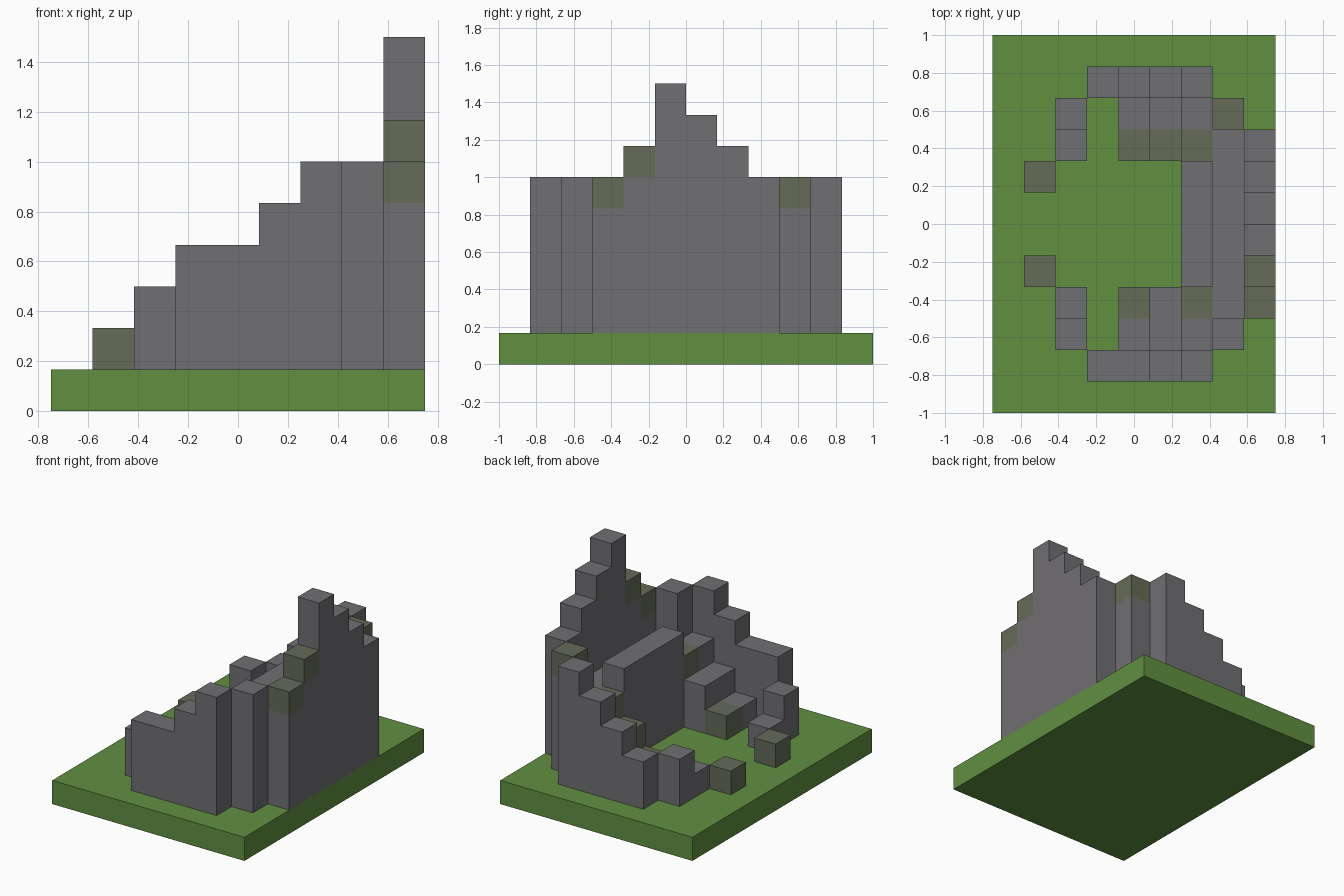
import bpy, bmesh
from mathutils import Vector

if "Cube" in bpy.data.objects:
    bpy.data.objects.remove(bpy.data.objects["Cube"])

U = 1 / 6                      # size of one block
ORIGIN = Vector((-4.5, -6, 0))  # corner of the block grid


def material(name, rgb):
    m = bpy.data.materials.new(name)
    m.use_nodes = True
    m.diffuse_color = (*rgb, 1)
    m.node_tree.nodes["Principled BSDF"].inputs["Base Color"].default_value = (*rgb, 1)
    return m


GRASS = material("grass_green", (0.12, 0.28, 0.053))
STONE = material("stone_grey", (0.163, 0.157, 0.168))
MOSS = material("mossy_stone", (0.13, 0.147, 0.098))

AXES = [Vector(v) for v in ((1, 0, 0), (0, 1, 0), (0, 0, 1))]


def blocks(name, columns, mossy=(), mats=(STONE, MOSS), ground=1):
    """Stack blocks on each column (x, y) up to its top; the top block may be mossy."""
    cells = {(x, y, z) for (x, y), top in columns.items() for z in range(ground, top)}
    bm = bmesh.new()
    for c in sorted(cells):
        centre = Vector(c) + Vector((.5, .5, .5))
        is_moss = c[:2] in mossy and c[2] == columns[c[:2]] - 1
        for k, axis in enumerate(AXES):
            for sign in (-1, 1):
                n = axis * sign
                if tuple(int(v) for v in Vector(c) + n) in cells:
                    continue
                u, v = AXES[(k + 1) % 3] / 2, AXES[(k + 2) % 3] / 2 * sign
                mid = centre + n / 2
                quad = [mid - u - v, mid + u - v, mid + u + v, mid - u + v]
                face = bm.faces.new([bm.verts.new((p + ORIGIN) * U) for p in quad])
                face.material_index = int(is_moss)
    # Join the block faces into large flat ones
    bmesh.ops.remove_doubles(bm, verts=bm.verts, dist=0.001)
    bmesh.ops.dissolve_limit(bm, angle_limit=0.01, verts=bm.verts, edges=bm.edges,
                             delimit={'MATERIAL'})
    mesh = bpy.data.meshes.new(name)
    bm.to_mesh(mesh)
    bm.free()
    for m in mats:
        mesh.materials.append(m)
    obj = bpy.data.objects.new(name, mesh)
    bpy.context.collection.objects.link(obj)
    return obj


# Grass base
blocks("grass_base", {(x, y): 1 for x in range(9) for y in range(12)},
       mats=(GRASS,), ground=0)

# Outer ruined walls, stepping up to the tall end
blocks("front_wall", {(3, 1): 4, (4, 1): 4, (5, 1): 5, (6, 1): 6})
blocks("back_wall", {(3, 10): 3, (4, 10): 4, (5, 10): 5, (6, 10): 6})
blocks("tall_end_wall", dict(zip([(8, y) for y in range(3, 9)], (6, 7, 9, 8, 7, 6))),
       mossy={(8, 3), (8, 4)})
blocks("front_corner_pillar", {(7, 2): 6})
blocks("back_corner_pillar", {(7, 9): 6}, mossy={(7, 9)})

# Low broken wall ends and loose stones, mirrored front to back
for side, flip in (("front", lambda y: y), ("back", lambda y: 11 - y)):
    blocks(side + "_low_wall", {(2, flip(2)): 3, (2, flip(3)): 2})
    blocks(side + "_loose_stone", {(1, flip(4)): 2}, mossy={(1, flip(4))})

# Stepped inner seating with a walkway behind a raised inner wall
seating = {(x, y): x - 2 for x in (4, 5, 6) for y in (2, 3, 8, 9)}
seating.update({(7, y): 4 for y in range(3, 9)})
seating.update({(6, y): 5 for y in range(4, 8)})
blocks("inner_seating", seating, mossy={(4, 3), (6, 3), (4, 8), (5, 8), (6, 8)})
